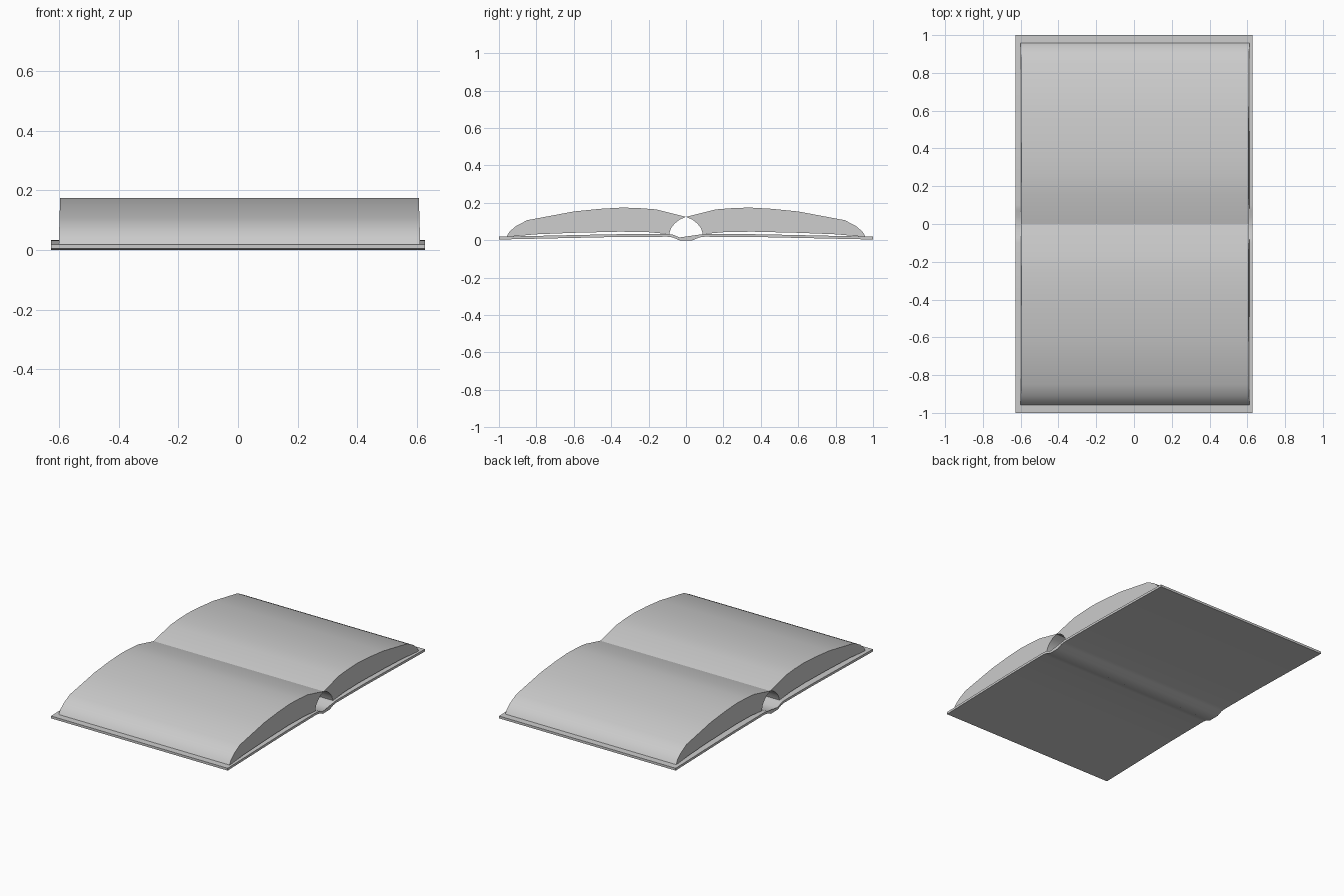
import bpy
import bmesh
from math import radians

cube = bpy.data.objects.get("Cube")
if cube:
    bpy.data.objects.remove(cube, do_unlink=True)

grey = bpy.data.materials.new("light_grey")
grey.use_nodes = True
colour = (0.6, 0.6, 0.6, 1)
grey.diffuse_color = colour
grey.node_tree.nodes["Principled BSDF"].inputs["Base Color"].default_value = colour


def extrude_profile(name, profile, x_range, angle):
    """Extrude a closed (y, z) profile along x; x_range gives the two x limits at height z."""
    bm = bmesh.new()
    ends = [[bm.verts.new((x_range(z)[i], y, z)) for y, z in profile] for i in (0, 1)]
    count = len(profile)
    for i in range(count):
        j = (i + 1) % count
        bm.faces.new((ends[0][i], ends[0][j], ends[1][j], ends[1][i]))
    caps = [bm.faces.new(end) for end in ends]
    bmesh.ops.triangulate(bm, faces=caps)
    bmesh.ops.recalc_face_normals(bm, faces=bm.faces[:])
    mesh = bpy.data.meshes.new(name)
    bm.to_mesh(mesh)
    bm.free()
    mesh.materials.append(grey)
    obj = bpy.data.objects.new(name, mesh)
    bpy.context.collection.objects.link(obj)
    bpy.ops.object.select_all(action="DESELECT")
    obj.select_set(True)
    bpy.context.view_layer.objects.active = obj
    bpy.ops.object.shade_smooth_by_angle(angle=radians(angle))


# Cover: thin bent sheet with a sunken spine
half = [(0.035, 0), (0.07, 0.015), (0.1, 0.019), (0.4, 0.017), (1, 0.004)]
under = [(-y, z) for y, z in reversed(half)] + half
over = [(y, z + 0.015) for y, z in reversed(under)]
extrude_profile("cover", under + over, lambda z: (-0.627, 0.627), 40)

# Page blocks: arched tops meeting above the spine, slightly tapered ends
top = [(0, 0.125), (0.16, 0.165), (0.25, 0.172), (0.34, 0.175), (0.46, 0.168),
       (0.6, 0.154), (0.85, 0.107), (0.91, 0.075), (0.945, 0.045), (0.96, 0.018)]
bottom = [(0.8, 0.032), (0.6, 0.04), (0.35, 0.046), (0.2, 0.043), (0.09, 0.033)]
gutter = [(0.08, 0.065), (0.06, 0.09), (0.035, 0.11)]
pages = top + bottom + gutter
for name, side in (("front_pages", -1), ("back_pages", 1)):
    extrude_profile(name, [(side * y, z) for y, z in pages],
                    lambda z: (-0.602 + 0.03 * z, 0.612 - 0.03 * z), 45)
